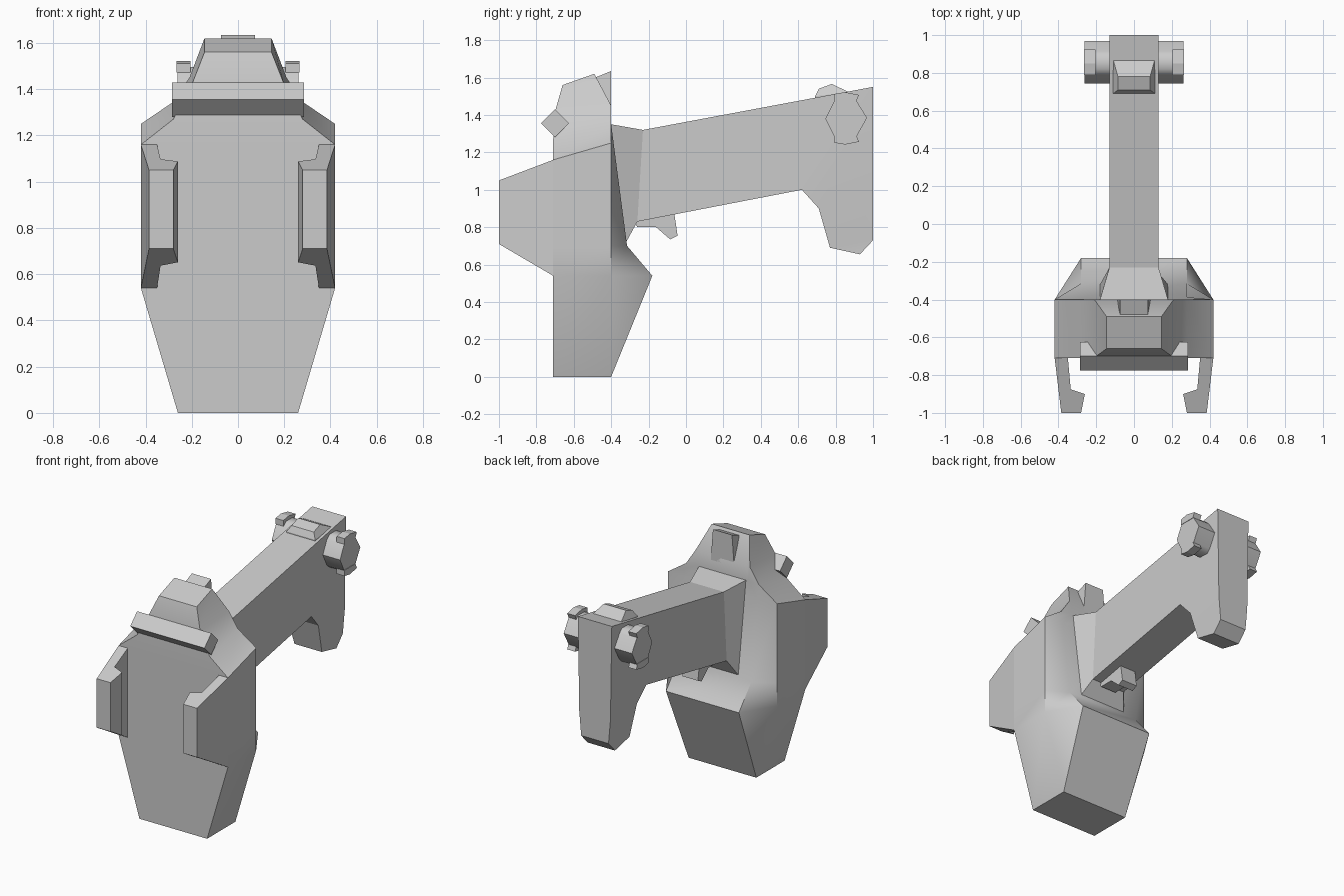
import bpy, bmesh
from math import radians


def loft(name, rings, angle=35):
    """Skin a list of closed rings, cap both ends, merge collapsed corners."""
    bm = bmesh.new()
    vs = [[bm.verts.new(p) for p in r] for r in rings]
    n = len(rings[0])
    for a, b in zip(vs, vs[1:]):
        for i in range(n):
            j = (i + 1) % n
            bm.faces.new((a[i], a[j], b[j], b[i]))
    bm.faces.new(vs[0][::-1])
    bm.faces.new(vs[-1])
    bmesh.ops.remove_doubles(bm, verts=bm.verts, dist=0.0005)
    bmesh.ops.recalc_face_normals(bm, faces=bm.faces)
    me = bpy.data.meshes.new(name)
    bm.to_mesh(me)
    bm.free()
    ob = bpy.data.objects.new(name, me)
    bpy.context.collection.objects.link(ob)
    bpy.ops.object.select_all(action='DESELECT')
    ob.select_set(True)
    bpy.context.view_layer.objects.active = ob
    bpy.ops.object.shade_smooth_by_angle(angle=radians(angle))
    return ob


def prism(name, profile, x0, x1, angle=35):
    """Extrude a (y, z) profile along x."""
    return loft(name, [[(x, y, z) for y, z in profile] for x in (x0, x1)], angle)


def mirrored(ob):
    m = ob.modifiers.new("Mirror", 'MIRROR')
    m.use_axis[0] = True


# Main body: half sections (front, side, back), mirrored into closed rings
halves = [
    [(.26, -.71, 0), (.26, -.40, 0), (.26, -.40, 0)],
    [(.42, -.71, .54), (.42, -.40, .54), (.28, -.18, .54)],
    [(.42, -.71, .70), (.42, -.40, .70), (.28, -.315, .70)],
    [(.42, -.71, 1.16), (.42, -.40, 1.25), (.28, -.387, 1.25)],
    [(.28, -.71, 1.27), (.28, -.40, 1.345), (.20, -.40, 1.35)],
    [(.20, -.70, 1.42), (.21, -.40, 1.45), (.19, -.40, 1.45)],
    [(.145, -.66, 1.56), (.145, -.49, 1.62), (.145, -.49, 1.62)],
]
loft("body", [h + [(-x, y, z) for x, y, z in reversed(h)] for h in halves])

# Arm with flared root and drooping end: (top y, z), (bottom y, z), half width
arm = [
    ((-.40, 1.35), (-.32, .72), .18),
    ((-.23, 1.32), (-.26, .83), .13),
    ((.62, 1.479), (.62, 1.0), .13),
    ((1.0, 1.55), (.62, 1.0), .13),
    ((1.0, .90), (.71, .90), .12),
    ((1.0, .73), (.77, .69), .105),
    ((.93, .655), (.77, .69), .105),
]
loft("arm", [[(-w, *t), (w, *t), (w, *b), (-w, *b)] for t, b, w in arm], 20)

# Side grips: hooked plan outline, height tapering towards the front
grip = [(.42, -.71), (.385, -1.0), (.28, -1.0), (.26, -.90), (.335, -.875), (.35, -.71)]
low = [(x, y, .54 + .17 * (-.71 - y) / .29) for x, y in grip]
high = [(x, y, 1.16 - .11 * (-.71 - y) / .29) for x, y in grip]
mirrored(loft("side_grip", [low, high], 20))

# Diamond-section crossbar on the front
prism("front_bar", [(-.775, 1.355), (-.70, 1.43), (-.625, 1.355), (-.70, 1.28)], -.285, .285, 89)

# Small post behind the head
loft("rear_post", [
    [(s * w, y, z) for s, y, z in
     ((-1, -.40, 1.42), (1, -.40, 1.42), (1, -.53, 1.42), (-1, -.53, 1.42))]
    if i == 0 else
    [(-w, -.40, 1.635), (w, -.40, 1.635), (w, -.485, 1.60), (-w, -.485, 1.60)]
    for i, w in enumerate((.09, .073))], 20)

# Raised block on top of the arm end
loft("top_block", [
    [(-.11, .69, 1.46), (.11, .69, 1.46), (.11, .87, 1.50), (-.11, .87, 1.50)],
    [(-.11, .69, 1.50), (.11, .69, 1.50), (.11, .87, 1.522), (-.11, .87, 1.522)],
    [(-.085, .71, 1.54), (.085, .71, 1.54), (.085, .78, 1.566), (-.085, .78, 1.566)],
], 20)

# Round side knobs with a clip above and below
knob = [(.745, 1.38), (.79, 1.47), (.82, 1.495), (.89, 1.495), (.915, 1.47),
        (.968, 1.385), (.915, 1.29), (.89, 1.265), (.82, 1.265), (.79, 1.29)]
mirrored(prism("side_knob", knob, .12, .262, 50))
for name, s in (("upper_clip", 1), ("lower_clip", -1)):
    clip = [(.79, .09), (.79, .13), (.85, .14), (.925, .125), (.91, .09)]
    mirrored(prism(name, [(y, 1.382 + s * z) for y, z in clip], .205, .265, 20))

# Trigger under the arm root
prism("trigger", [(-.30, .86), (-.26, .80), (-.16, .80), (-.085, .735),
                  (-.045, .755), (-.065, .89)], -.06, .06, 20)
